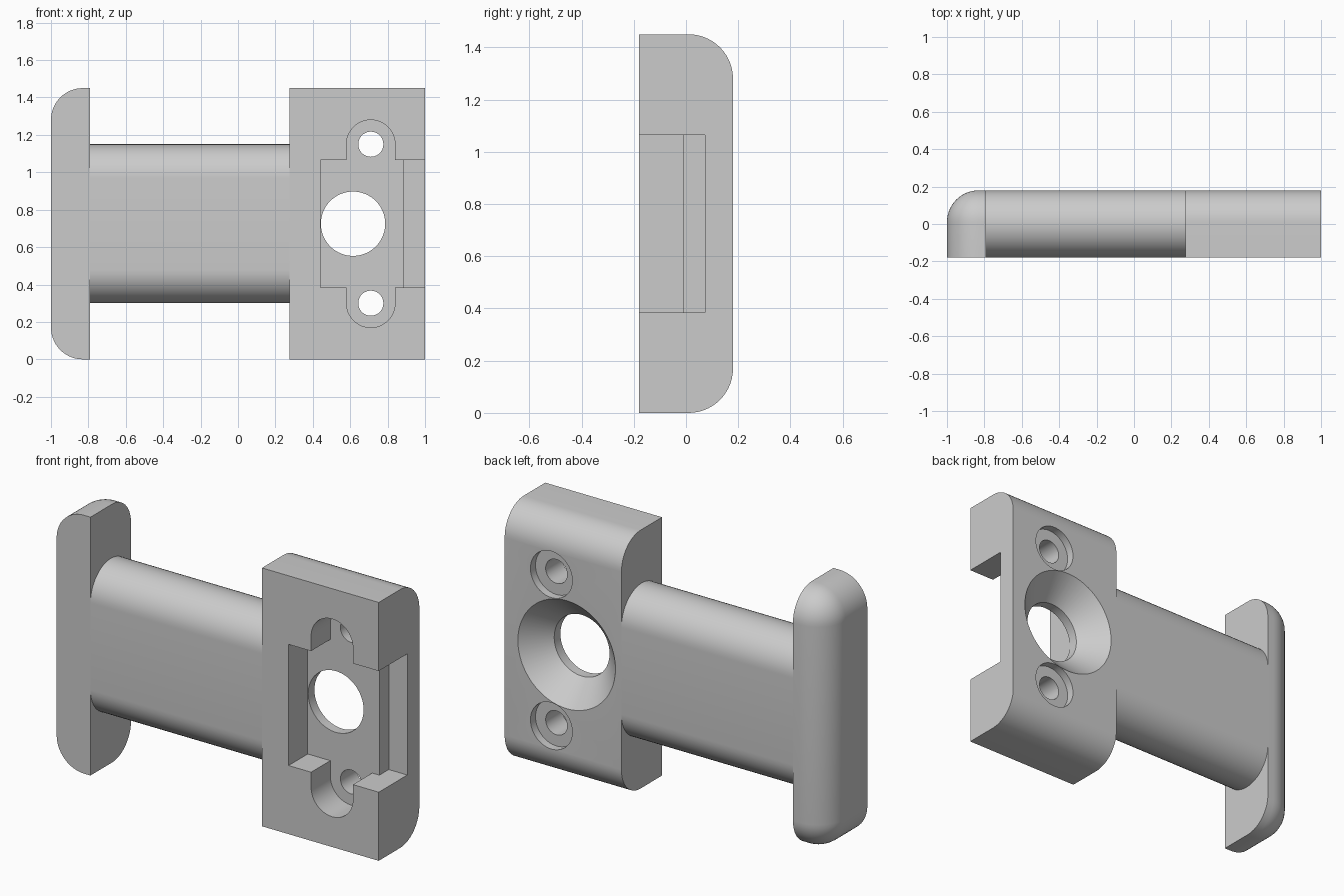
import bpy, bmesh
from math import cos, sin, pi, radians

cube = bpy.data.objects.get("Cube")
if cube:
    bpy.data.objects.remove(cube, do_unlink=True)

grey = bpy.data.materials.new("light grey")
grey.use_nodes = True
grey.diffuse_color = (0.6, 0.6, 0.6, 1)
grey.node_tree.nodes["Principled BSDF"].inputs["Base Color"].default_value = (0.6, 0.6, 0.6, 1)

HALF, TOP, MID, R = 0.18, 1.45, 0.725, 0.17


def make(name, bm):
    bmesh.ops.recalc_face_normals(bm, faces=bm.faces)
    mesh = bpy.data.meshes.new(name)
    bm.to_mesh(mesh)
    bm.free()
    mesh.materials.append(grey)
    ob = bpy.data.objects.new(name, mesh)
    bpy.context.collection.objects.link(ob)
    return ob


def smooth(ob):
    bpy.ops.object.select_all(action="DESELECT")
    ob.select_set(True)
    bpy.context.view_layer.objects.active = ob
    bpy.ops.object.shade_smooth_by_angle(angle=radians(30))


def box(x0, x1, y0, y1, z0, z1):
    bm = bmesh.new()
    bmesh.ops.create_cube(bm, size=1)
    for v in bm.verts:
        v.co = (x1 if v.co.x > 0 else x0, y1 if v.co.y > 0 else y0, z1 if v.co.z > 0 else z0)
    return bm


def round_edges(bm, test):
    """Round the edges whose midpoint passes the test."""
    edges = [e for e in bm.edges if test((e.verts[0].co + e.verts[1].co) / 2)]
    bmesh.ops.bevel(bm, geom=edges, offset=R, segments=14, profile=0.5, affect="EDGES")


def arc(cx, cz, r, a0, a1, n=24):
    return [(cx + r * cos(a0 + (a1 - a0) * i / n), cz + r * sin(a0 + (a1 - a0) * i / n))
            for i in range(n + 1)]


def extrude(points, move):
    bm = bmesh.new()
    face = bm.faces.new([bm.verts.new(p) for p in points])
    new = bmesh.ops.extrude_face_region(bm, geom=[face])["geom"]
    bmesh.ops.translate(bm, vec=move, verts=[g for g in new if isinstance(g, bmesh.types.BMVert)])
    return bm


def lathe(profile, cx, cz, n=64):
    """Closed solid of (radius, y) rings around an axis along y."""
    bm = bmesh.new()
    rings = [[bm.verts.new((cx + r * cos(2 * pi * i / n), y, cz + r * sin(2 * pi * i / n)))
              for i in range(n)] for r, y in profile]
    for a, b in zip(rings, rings[1:]):
        for i in range(n):
            j = (i + 1) % n
            bm.faces.new((a[i], a[j], b[j], b[i]))
    bm.faces.new(rings[0])
    bm.faces.new(rings[-1])
    return bm


def cut(ob, bm):
    cutter = make("cutter", bm)
    cutter.hide_render = True
    mod = ob.modifiers.new("cut", "BOOLEAN")
    mod.operation, mod.solver, mod.object = "DIFFERENCE", "EXACT", cutter
    bpy.context.view_layer.objects.active = ob
    bpy.ops.object.modifier_apply(modifier=mod.name)
    bpy.data.objects.remove(cutter, do_unlink=True)


# End flange: rounded on its back and outer edges
bm = box(-1, -0.79, -HALF, HALF, 0, TOP)
round_edges(bm, lambda m: (m.y > 0.1 and m.x < -0.8) or (m.x < -0.95 and abs(m.z - MID) > 0.7))
smooth(make("end_flange", bm))

# Bar with fully rounded top and bottom
X0, X1, REACH = -0.79, 0.275, 0.425 - HALF
outline = arc(0, MID + REACH, HALF, 0, pi) + arc(0, MID - REACH, HALF, pi, 2 * pi)
bm = extrude([(X0, y, z) for y, z in outline], (X1 - X0, 0, 0))
smooth(make("connecting_bar", bm))

# Mounting block: rounded along its back top and bottom
bm = box(X1, 1, -HALF, HALF, 0, TOP)
round_edges(bm, lambda m: m.y > 0.1 and abs(m.z - MID) > 0.7)
block = make("mounting_block", bm)

# Front pocket with a round lobe above and below, open to the side
LOW, HIGH, SX, SR, SZ = 0.385, 1.065, 0.71, 0.13, 0.425
pocket = [(0.44, LOW)] + arc(SX, MID - SZ, SR, pi, 2 * pi) + [(1.1, LOW), (1.1, HIGH)]
pocket += arc(SX, MID + SZ, SR, 0, pi) + [(0.44, HIGH)]
# straight lobe sides down to the pocket edges
pocket[1:1] = [(SX - SR, LOW)]
pocket.insert(pocket.index((1.1, LOW)), (SX + SR, LOW))
pocket.insert(pocket.index((1.1, HIGH)) + 1, (SX + SR, HIGH))
pocket.insert(len(pocket) - 1, (SX - SR, HIGH))
cut(block, extrude([(x, -0.3, z) for x, z in pocket], (0, 0.29, 0)))

# Deeper slot at the open side
cut(block, box(0.885, 1.1, -0.3, 0.073, LOW, HIGH))

# Large hole with a conical back
cut(block, lathe([(0.172, -0.1), (0.172, 0.045), (0.303, HALF), (0.3224, 0.2)], 0.615, MID))

# Counterbored screw holes
for side in (-1, 1):
    cut(block, lathe([(0.067, -0.1), (0.067, 0.135), (SR, 0.135), (SR, 0.25)], SX, MID + side * SZ))
smooth(block)
